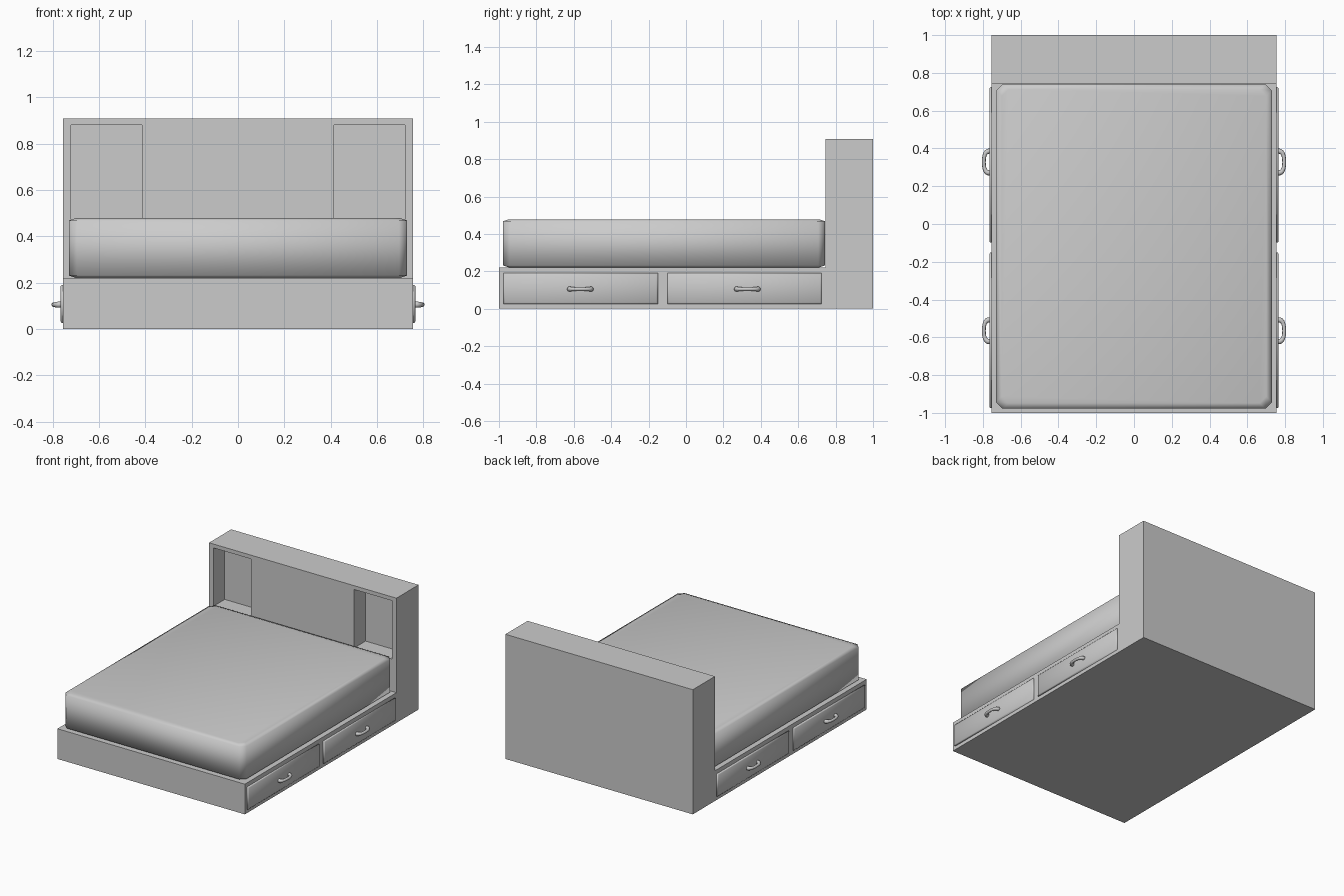
import bpy, bmesh, math

if "Cube" in bpy.data.objects:
    bpy.data.objects.remove(bpy.data.objects["Cube"])


def make_object(name, bm):
    bmesh.ops.recalc_face_normals(bm, faces=bm.faces[:])
    mesh = bpy.data.meshes.new(name)
    bm.to_mesh(mesh)
    bm.free()
    obj = bpy.data.objects.new(name, mesh)
    bpy.context.collection.objects.link(obj)
    return obj


def loft(name, rings, smooth=False):
    """Skin equal-length rings of points and cap both ends."""
    bm = bmesh.new()
    loops = [[bm.verts.new(p) for p in ring] for ring in rings]
    n = len(loops[0])
    for a, b in zip(loops, loops[1:]):
        for i in range(n):
            bm.faces.new((a[i], a[(i + 1) % n], b[(i + 1) % n], b[i]))
    bm.faces.new(loops[0])
    bm.faces.new(loops[-1])
    for f in bm.faces:
        f.smooth = smooth
    return make_object(name, bm)


def rect(x0, x1, y0, y1, z):
    return [(x0, y0, z), (x1, y0, z), (x1, y1, z), (x0, y1, z)]


# Frame: L-shaped side profile extruded across the width
profile = [(-1, 0), (1, 0), (1, 0.908), (0.745, 0.908), (0.745, 0.22), (-1, 0.22)]
frame = loft("bed_frame", [[(x, y, z) for y, z in profile] for x in (-0.755, 0.755)])

# Headboard niches
for s in (-1, 1):
    x0, x1 = sorted((s * 0.415, s * 0.72))
    cutter = loft("niche_cutter", [rect(x0, x1, 0.65, 0.875, z) for z in (0.455, 0.88)])
    cutter.hide_render = True
    cutter.hide_set(True)
    mod = frame.modifiers.new("niche", 'BOOLEAN')
    mod.operation = 'DIFFERENCE'
    mod.solver = 'EXACT'
    mod.object = cutter


# Mattress: chamfered-corner slab with softened rims
def mattress_ring(inset, z, c=0.035):
    x, y0, y1 = 0.73 - inset, -0.978 + inset, 0.742 - inset
    return [(-x + c, y0, z), (x - c, y0, z), (x, y0 + c, z), (x, y1 - c, z),
            (x - c, y1, z), (-x + c, y1, z), (-x, y1 - c, z), (-x, y0 + c, z)]


loft("mattress", [mattress_ring(0.03, 0.221), mattress_ring(0, 0.231),
                  mattress_ring(0, 0.468), mattress_ring(0.03, 0.478)], smooth=True)


# Drawer fronts with a slim chamfer, and arched pulls
def drawer_ring(s, x, yc, inset):
    y, z = 0.412 - inset, 0.082 - inset
    return [(s * x, yc + a * y, 0.108 + b * z)
            for a, b in ((-1, -1), (1, -1), (1, 1), (-1, 1))]


def handle_rings(s, yc, steps=14, sides=10):
    rings = []
    for i in range(steps + 1):
        t = math.pi * i / steps
        c, d = math.cos(t), math.sin(t)
        cy = 0.058 * math.copysign(abs(c) ** 0.8, c)
        cx = 0.76 + 0.035 * d ** 0.7
        r = 0.010 + 0.004 * abs(c) ** 3
        # normal of the arch in the xy plane
        ny, nx = c * 0.035, d * 0.058
        k = math.hypot(nx, ny)
        ring = []
        for j in range(sides):
            a = 2 * math.pi * j / sides
            ring.append((s * (cx + r * math.cos(a) * nx / k),
                         cy + yc + r * math.cos(a) * ny / k,
                         0.105 + r * math.sin(a)))
        rings.append(ring)
    return rings


for s, side in ((-1, "left"), (1, "right")):
    for yc, hy, place in ((-0.563, -0.565, "foot"), (0.313, 0.328, "head")):
        loft(f"drawer_{side}_{place}",
             [drawer_ring(s, 0.745, yc, 0), drawer_ring(s, 0.76, yc, 0),
              drawer_ring(s, 0.766, yc, 0.007)], smooth=True)
        loft(f"handle_{side}_{place}", handle_rings(s, hy), smooth=True)
